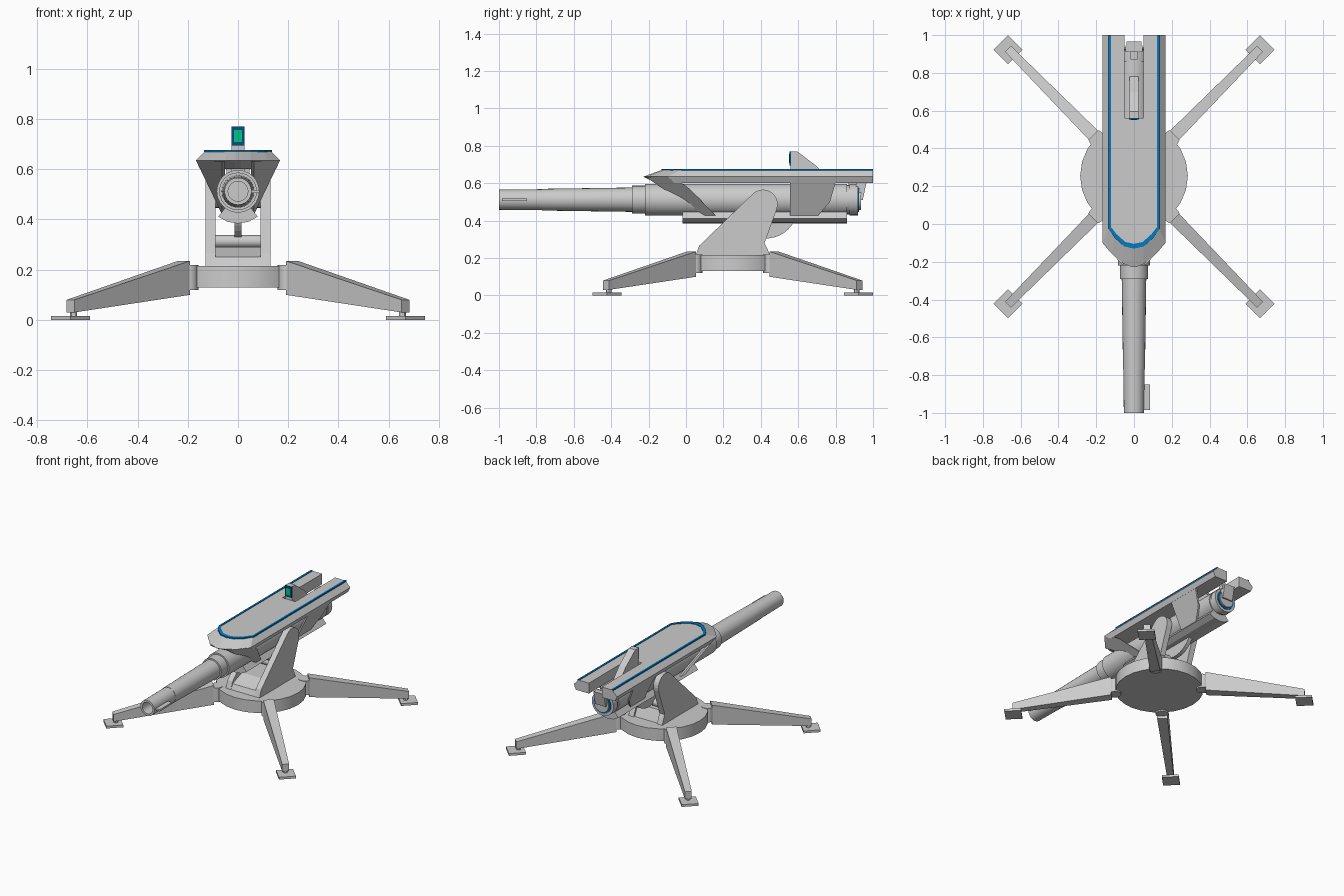
import bpy, bmesh
from math import sin, cos, pi, radians
from mathutils import Vector

if "Cube" in bpy.data.objects:
    bpy.data.objects.remove(bpy.data.objects["Cube"])


def material(name, rgb):
    m = bpy.data.materials.new(name)
    m.diffuse_color = (*rgb, 1)
    m.use_nodes = True
    m.node_tree.nodes["Principled BSDF"].inputs["Base Color"].default_value = m.diffuse_color
    return m


BLUE = material("blue", (0.0, 0.2, 0.55))
DARK_BLUE = material("dark_blue", (0.0, 0.08, 0.2))
GREEN = material("green", (0.0, 0.55, 0.25))


def loft(name, loops, mat=None, smooth=False, closed=False):
    """Skin matching loops; cap the ends, or join last to first."""
    bm = bmesh.new()
    rings = [[bm.verts.new(p) for p in lp] for lp in loops]
    n = len(rings[0])
    pairs = list(zip(rings, rings[1:])) + ([(rings[-1], rings[0])] if closed else [])
    for a, b in pairs:
        for i in range(n):
            j = (i + 1) % n
            bm.faces.new((a[i], a[j], b[j], b[i]))
    if not closed:
        bm.faces.new(rings[0])
        bm.faces.new(rings[-1])
    bmesh.ops.recalc_face_normals(bm, faces=bm.faces)
    me = bpy.data.meshes.new(name)
    bm.to_mesh(me)
    bm.free()
    ob = bpy.data.objects.new(name, me)
    bpy.context.collection.objects.link(ob)
    if mat:
        me.materials.append(mat)
    if smooth:
        bpy.ops.object.select_all(action='DESELECT')
        ob.select_set(True)
        bpy.context.view_layer.objects.active = ob
        bpy.ops.object.shade_smooth_by_angle(angle=radians(30))
    return ob


def side_prism(name, pts, x0, x1, mat=None):
    return loft(name, [[(x, y, z) for y, z in pts] for x in (x0, x1)], mat)


def box(name, x, y, z, mat=None):
    return side_prism(name, [(y[0], z[0]), (y[1], z[0]), (y[1], z[1]), (y[0], z[1])], *x, mat)


def disc(name, x, y, r, z0, z1, n=24, turn=0.0):
    a = [turn + 2 * pi * i / n for i in range(n)]
    return loft(name, [[(x + r * cos(t), y + r * sin(t), z) for t in a] for z in (z0, z1)], smooth=n > 8)


AXIS_Z = 0.512


def tube(name, profile, mat=None, n=24, closed=False):
    """Turned part along the barrel axis; profile is (y, radius)."""
    return loft(name, [[(r * cos(2 * pi * i / n), y, AXIS_Z + r * sin(2 * pi * i / n))
                        for i in range(n)] for y, r in profile], mat, True, closed)


# Turntable
disc("turntable", 0, 0.255, 0.285, 0.13, 0.215)

# Four legs with hinges and foot pads
for sx in (-1, 1):
    for sy in (-1, 1):
        mid = Vector((0, 0.25, 0))
        side = Vector((sx, -sy, 0)).normalized()
        tag = ("left" if sx < 0 else "right") + ("_front" if sy < 0 else "_rear")
        loops = []
        for dx, dy, w, z0, z1 in ((0.215, 0.22, 0.034, 0.10, 0.235), (0.667, 0.677, 0.022, 0.03, 0.08)):
            c = mid + Vector((sx * dx, sy * dy, 0))
            loops.append([c + side * (k * w) + Vector((0, 0, z))
                          for k, z in ((-1, z0), (1, z0), (1, z1), (-1, z1))])
        loft("leg_" + tag, loops)
        disc("hinge_" + tag, sx * 0.2, 0.25 + sy * 0.205, 0.042, 0.12, 0.218, 16)
        disc("foot_" + tag, sx * 0.667, 0.25 + sy * 0.673, 0.077, 0, 0.016, 4)
        disc("foot_pin_" + tag, sx * 0.655, 0.25 + sy * 0.663, 0.014, 0.01, 0.04, 12)

# Carriage: two rounded side brackets and a floor block
arc = [(0.412 + 0.078 * cos(radians(a)), 0.488 + 0.078 * sin(radians(a))) for a in range(-15, 136, 15)]
bracket = [(0.45, 0.21), (0.435, 0.25), (0.42, 0.28)] + arc + [(0.07, 0.265), (0.05, 0.21)]
for s in (-1, 1):
    side_prism("bracket_" + ("left" if s < 0 else "right"), bracket, s * 0.09, s * 0.13)
side_prism("carriage_floor", [(0.05, 0.21), (0.07, 0.25), (0.17, 0.29), (0.40, 0.29), (0.44, 0.21)], -0.09, 0.09)

# Elevating gear: cross shaft and toothless sector
loft("elevation_shaft", [[(x, 0.36 + 0.025 * cos(pi * i / 8), 0.313 + 0.025 * sin(pi * i / 8))
                          for i in range(16)] for x in (-0.09, 0.09)], smooth=True)
side_prism("elevation_sector", [(0.43 + 0.165 * cos(radians(a)), 0.47 + 0.165 * sin(radians(a)))
                                for a in range(195, 346, 10)], -0.014, 0.014)

# Curved cradle under the gun
angles = [radians(a) for a in range(-128, -51, 19)]
section = [(0.128 * cos(a), AXIS_Z + 0.128 * sin(a)) for a in angles]
section += [(0.084 * cos(a), AXIS_Z + 0.084 * sin(a)) for a in reversed(angles)]
loft("cradle", [[(x, y, z) for x, z in section] for y in (-0.02, 0.86)])

# Trunnion across the brackets
loft("trunnion", [[(x, 0.41 + 0.045 * cos(pi * i / 8), 0.49 + 0.045 * sin(pi * i / 8))
                   for i in range(16)] for x in (-0.1, 0.1)], smooth=True)

# Barrel, collar and recoil sleeve
tube("barrel", [(-0.6, 0.0395), (-1, 0.0395), (-1, 0.054), (-0.77, 0.056), (-0.77, 0.058),
                (-0.29, 0.065), (-0.2, 0.065)])
tube("barrel_collar", [(-0.29, 0.05), (-0.29, 0.075), (-0.2, 0.075), (-0.2, 0.05)], closed=True)
tube("recoil_sleeve", [(-0.22, 0.05), (-0.22, 0.085), (0.86, 0.085), (0.86, 0.078),
                       (0.875, 0.078), (0.875, 0.084), (0.92, 0.084)])
box("muzzle_sensor", (0.045, 0.086), (-0.985, -0.85), (0.506, 0.518))

# Breech end
tube("breech_ring", [(0.915, 0.066), (0.926, 0.066)], BLUE)
tube("breech_cap", [(0.915, 0.055), (0.935, 0.055)])
side_prism("breech_block", [(0.925, 0.51), (0.945, 0.51), (0.965, 0.605), (0.925, 0.605)], -0.04, 0.04)
box("breech_catch", (-0.018, 0.018), (0.87, 0.915), (0.58, 0.612))
box("breech_lug", (-0.045, 0.045), (0.91, 0.945), (0.575, 0.6))

# Top cover with pointed nose and rear slot
def cover_loop(z, w, pts):
    half = [(0.05, 0.56), (0.05, 1.0), (w, 1.0)] + pts
    left = [(-x, y) for x, y in reversed(half)]
    return [(x, y, z) for x, y in half + left]


top_nose = [(0.13, -0.02), (0.10, -0.065), (0.05, -0.112), (0.012, -0.123)]
loft("top_cover", [
    cover_loop(0.60, 0.151, [(0.151, -0.06), (0.12, -0.10), (0.05, -0.15), (0.012, -0.16)]),
    cover_loop(0.635, 0.167, [(0.167, -0.10), (0.12, -0.155), (0.05, -0.212), (0.012, -0.228)]),
    cover_loop(0.673, 0.13, top_nose)])

# Blue stripe along the top edge
outer = [(0.136, 1.0), (0.136, -0.022), (0.104, -0.072), (0.052, -0.119), (0, -0.13)]
inner = [(0.123, 1.0), (0.123, -0.014), (0.094, -0.052), (0.046, -0.095), (0, -0.105)]
for s in (-1, 1):
    edge = outer + inner[::-1]
    loft("blue_stripe_" + ("left" if s < 0 else "right"),
         [[(s * x, y, z) for x, y in edge] for z in (0.668, 0.677)], BLUE)

# Side skirts that slope in towards the barrel
skirts = {"front_skirt": [(-0.215, 0.632), (0.11, 0.42), (0.165, 0.42), (0.02, 0.57), (-0.03, 0.605), (-0.1, 0.632)],
          "rear_skirt": [(0.555, 0.605), (0.555, 0.42), (0.70, 0.42), (0.77, 0.5), (0.80, 0.605)]}
for name, pts in skirts.items():
    for s in (-1, 1):
        loops = []
        for off in (0, 0.012):
            # follow the nose taper ahead of the parallel body
            loops.append([(s * (min(0.167 - (0.635 - z) * 0.48, 0.167 + (y + 0.1) * 0.9) - off), y, z)
                          for y, z in pts])
        loft(name + ("_left" if s < 0 else "_right"), loops)

# Sight with framed screen
side_prism("sight", [(0.56, 0.59), (0.56, 0.77), (0.595, 0.77), (0.70, 0.69), (0.78, 0.60), (0.78, 0.59)],
           -0.025, 0.025)
box("sight_frame", (-0.026, 0.026), (0.553, 0.562), (0.694, 0.77), DARK_BLUE)
box("sight_screen", (-0.015, 0.015), (0.551, 0.555), (0.708, 0.756), GREEN)
